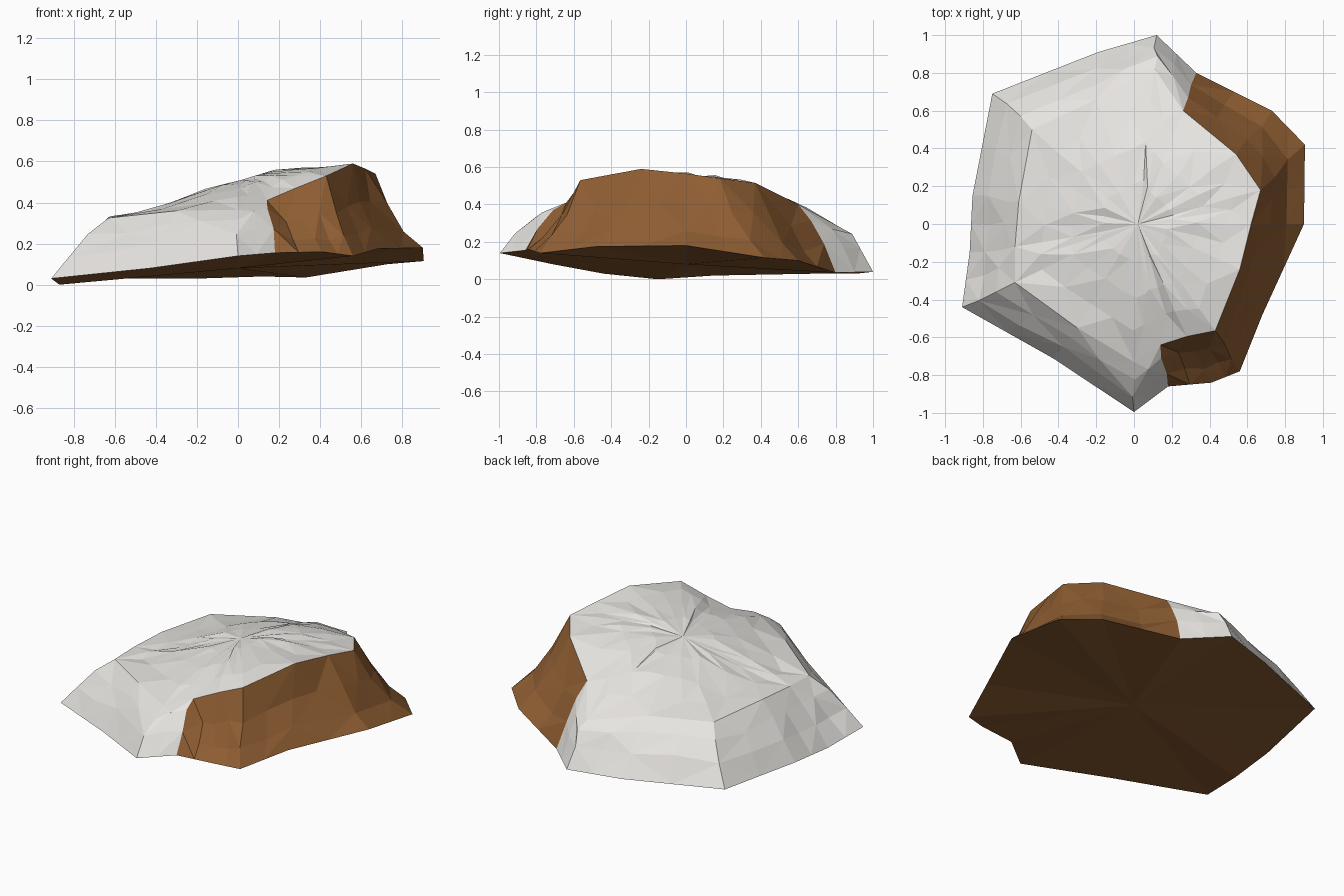
import bpy, random
from mathutils import Vector

if "Cube" in bpy.data.objects:
    bpy.data.objects.remove(bpy.data.objects["Cube"])

random.seed(4)

# Outline control points, counter-clockwise from the left front corner: (ground edge, upper rim)
OUTLINE = [
    ((-.91, -.44, .03), (-.63, -.31, .325)),
    ((-.43, -.71, .08), (-.30, -.55, .36)),
    ((0, -.995, .14), (0, -.73, .365)),
    ((.18, -.86, .155), (.14, -.64, .41)),
    ((.41, -.84, .16), (.28, -.595, .47)),
    ((.56, -.78, .14), (.43, -.565, .53)),
    ((.68, -.48, .175), (.56, -.24, .59)),
    ((.90, 0, .18), (.62, 0, .565)),
    ((.905, .42, .115), (.67, .18, .54)),
    ((.73, .60, .10), (.54, .37, .515)),
    ((.33, .80, .035), (.26, .60, .40)),
    ((.12, 1.0, .04), (.11, .82, .28)),
    ((-.19, .91, .03), (-.20, .66, .33)),
    ((-.75, .69, .03), (-.54, .50, .32)),
    ((-.855, .15, .02), (-.61, .12, .335)),
    ((-.87, -.15, 0), (-.63, -.12, .33)),
]
ROCK_FIRST, ROCK_LAST = 6, 20      # columns of bare rock, after doubling


def doubled(points):
    out = []
    for i, p in enumerate(points):
        a, b = Vector(p), Vector(points[(i + 1) % len(points)])
        out += [a, (a + b) / 2]
    return out


def crest(x):
    """Height of the snow ridge along x."""
    keys = [(-.65, .33), (-.15, .47), (.2, .555), (.7, .58)]
    for (x0, z0), (x1, z1) in zip(keys, keys[1:]):
        if x <= x1:
            return z0 + (z1 - z0) * (x - x0) / (x1 - x0)
    return keys[-1][1]


def jitter(amount):
    return Vector([random.uniform(-amount, amount) for _ in range(3)])


base = doubled([o[0] for o in OUTLINE])
rim = doubled([o[1] for o in OUTLINE])
N = len(base)

# Sides: snow bulges outward, bare rock is slightly hollow
rings = [base]
for t in (.34, .68):
    ring = []
    for i in range(N):
        bulge = -.045 if ROCK_FIRST < i < ROCK_LAST else .035
        if i < 2 or i > 26:
            bulge = .01
        p = base[i].lerp(rim[i], t) + Vector((0, 0, bulge))
        ring.append(p + jitter(.012))
    rings.append(ring)
rings.append(rim)

# Crown: shrinking rings that rise to the ridge
centre = Vector((.02, .0, crest(.02)))
for s in (.78, .54, .28):
    ring = []
    for p in rim:
        q = centre.lerp(p, s)
        q.z = p.z + (crest(q.x) - p.z) * (1 - s * s)
        ring.append(q + jitter(.009))
    rings.append(ring)

verts = [p for ring in rings for p in ring]
top = len(verts)
verts.append(centre)
bottom = len(verts)
verts.append(Vector((0, 0, .08)))

# Sort faces into snow and rock
snow, rock = [], []
for r in range(len(rings) - 1):
    for i in range(N):
        j = (i + 1) % N
        a, b, c, d = r * N + i, r * N + j, r * N + N + j, r * N + N + i
        tris = [(a, b, c), (a, c, d)] if (i + r) % 2 else [(a, b, d), (b, c, d)]
        (rock if r < 3 and ROCK_FIRST <= i < ROCK_LAST else snow).extend(tris)
last = (len(rings) - 1) * N
for i in range(N):
    j = (i + 1) % N
    snow.append((last + i, last + j, top))
    rock.append((j, i, bottom))


def make_part(name, faces, colour):
    used = sorted({v for f in faces for v in f})
    index = {v: k for k, v in enumerate(used)}
    mesh = bpy.data.meshes.new(name)
    mesh.from_pydata([verts[v] for v in used], [], [[index[v] for v in f] for f in faces])
    mesh.update()
    mat = bpy.data.materials.new(name)
    mat.diffuse_color = colour
    mat.use_nodes = True
    mat.node_tree.nodes["Principled BSDF"].inputs["Base Color"].default_value = mat.diffuse_color
    mesh.materials.append(mat)
    obj = bpy.data.objects.new(name, mesh)
    bpy.context.collection.objects.link(obj)


make_part("snow_cap", snow, (.80, .78, .75, 1))
make_part("bare_rock", rock, (.27, .11, .032, 1))
